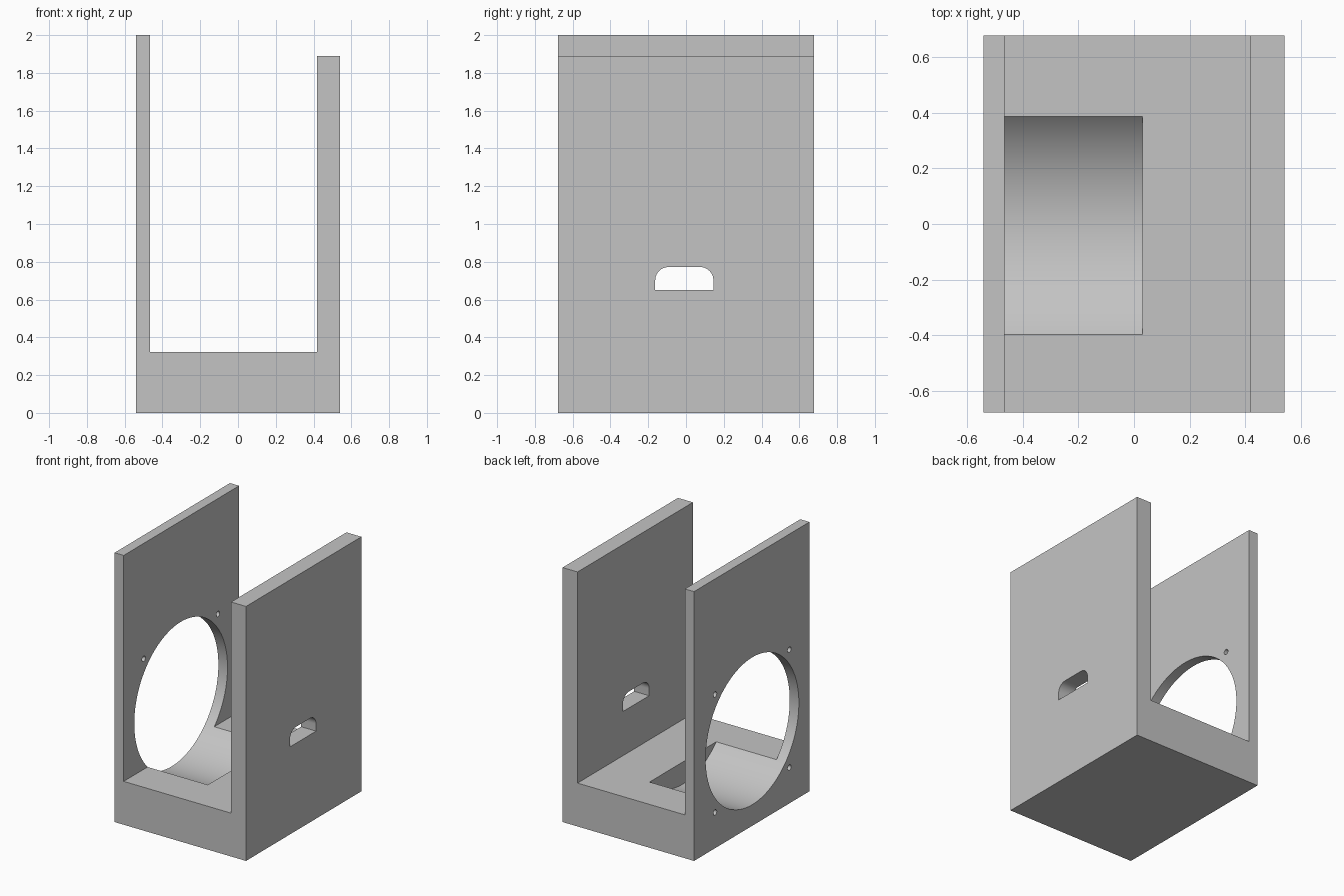
import bpy, bmesh, math
from mathutils import Vector

if "Cube" in bpy.data.objects:
    bpy.data.objects.remove(bpy.data.objects["Cube"])

grey = bpy.data.materials.new("light grey")
grey.diffuse_color = (0.55, 0.55, 0.55, 1)
grey.use_nodes = True
grey.node_tree.nodes["Principled BSDF"].inputs["Base Color"].default_value = grey.diffuse_color


def prism(name, loop, sweep):
    """Solid made by sweeping a closed loop of points along a vector."""
    bm = bmesh.new()
    face = bm.faces.new([bm.verts.new(p) for p in loop])
    ext = bmesh.ops.extrude_face_region(bm, geom=[face])
    verts = [g for g in ext["geom"] if isinstance(g, bmesh.types.BMVert)]
    bmesh.ops.translate(bm, verts=verts, vec=Vector(sweep))
    bmesh.ops.recalc_face_normals(bm, faces=bm.faces)
    mesh = bpy.data.meshes.new(name)
    bm.to_mesh(mesh)
    bm.free()
    mesh.materials.append(grey)
    obj = bpy.data.objects.new(name, mesh)
    bpy.context.collection.objects.link(obj)
    return obj


def arc(x, y, z, r, start, end, n):
    """Points on an arc in the YZ plane, angles in degrees."""
    return [(x, y + r * math.cos(a), z + r * math.sin(a))
            for a in (math.radians(start + (end - start) * i / n) for i in range(n + 1))]


def cylinder(name, y, z, r, x0, x1, sides):
    return prism(name, arc(x0, y, z, r, 0, 360, sides)[:-1], (x1 - x0, 0, 0))


# U-shaped bracket: thick base, thin tall left wall, thicker right wall
W, D = 0.54, 0.677
outline = [(-W, 0), (W, 0), (W, 1.89), (0.417, 1.89), (0.417, 0.322),
           (-0.465, 0.322), (-0.465, 2), (-W, 2)]
bracket = prism("bracket", [(x, -D, z) for x, z in outline], (0, 2 * D, 0))

# Large round opening that also scoops a trough out of the base
CY, CZ = -0.006, 0.704
cutters = [cylinder("round_opening_cutter", CY, CZ, 0.547, -0.7, 0.03, 96)]

# Four screw holes around the opening
for sy in (-1, 1):
    for sz in (-1, 1):
        cutters.append(cylinder("screw_hole_cutter", CY + sy * 0.436, CZ + sz * 0.438,
                                0.02, -0.7, -0.44, 24))

# Cable slot in the right wall, rounded at the top corners
y0, y1, z0, z1, r = -0.163, 0.145, 0.65, 0.772, 0.07
slot = [(0.3, y0, z0), (0.3, y1, z0)]
slot += arc(0.3, y1 - r, z1 - r, r, 0, 90, 10) + arc(0.3, y0 + r, z1 - r, r, 90, 180, 10)
cutters.append(prism("cable_slot_cutter", slot, (0.4, 0, 0)))

for cutter in cutters:
    mod = bracket.modifiers.new(cutter.name, "BOOLEAN")
    mod.operation = "DIFFERENCE"
    mod.solver = "EXACT"
    mod.object = cutter
    cutter.hide_render = True
    cutter.hide_set(True)

# Apply the cuts, remove the cutters, smooth the curved walls
bpy.context.view_layer.objects.active = bracket
bracket.select_set(True)
for mod in list(bracket.modifiers):
    bpy.ops.object.modifier_apply(modifier=mod.name)
for cutter in cutters:
    bpy.data.objects.remove(cutter)
bpy.ops.object.shade_smooth_by_angle(angle=math.radians(30))
